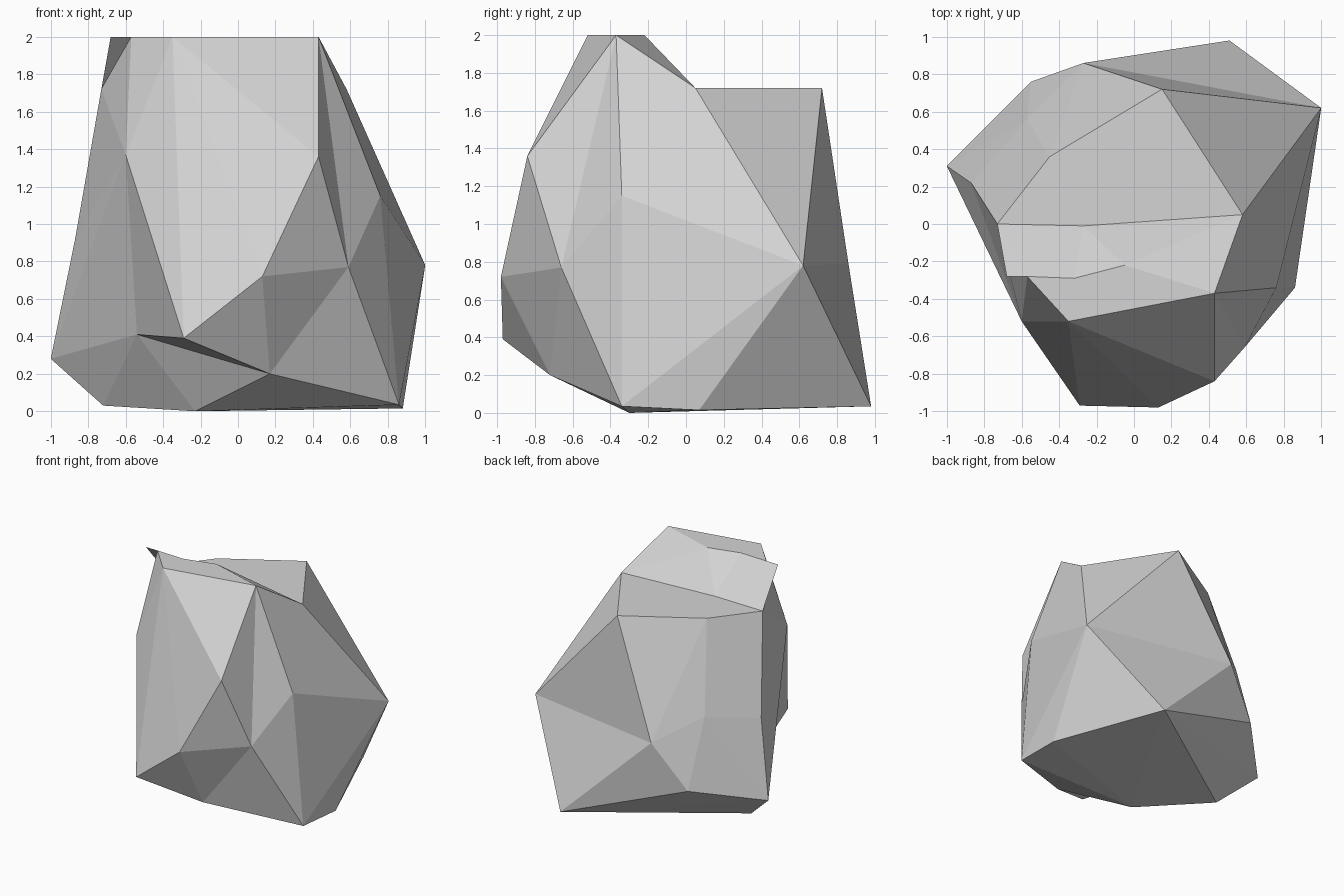
import bpy
import bmesh

default_cube = bpy.data.objects.get("Cube")
if default_cube:
    bpy.data.objects.remove(default_cube, do_unlink=True)

# Single stone colour
stone = bpy.data.materials.new("stone_grey")
stone.use_nodes = True
colour = (0.66, 0.66, 0.66, 1)
stone.diffuse_color = colour
stone.node_tree.nodes["Principled BSDF"].inputs["Base Color"].default_value = colour

# Heights of the two flat ledges
ledge, peak = 1.72, 2.0

# Named corners of the rock
corner = dict(
    # crest along the front
    crest_left=(0.43, -0.37, peak), crest_front=(-0.35, -0.52, peak),
    crest_back=(-0.05, -0.22, peak), crest_mid=(-0.32, -0.29, peak),
    crest_right=(-0.57, -0.28, peak), flake_tip=(-0.68, -0.28, peak),
    # lower ledge behind the crest
    ledge_left=(0.58, 0.05, ledge), ledge_mid=(-0.27, -0.01, ledge),
    ledge_right=(-0.73, 0, ledge), ledge_back=(0.15, 0.72, ledge),
    ledge_notch=(-0.45, 0.36, ledge),
    # front
    brow=(0.43, -0.84, 1.36), nose=(0.13, -0.98, 0.72), chin=(-0.29, -0.97, 0.39),
    temple=(-0.6, -0.52, 1.37), hollow=(-0.54, -0.3, 0.41), lip=(0.17, -0.72, 0.2),
    # left side
    cheek=(0.59, -0.66, 0.77), dent=(0.76, -0.34, 1.15), left_tip=(1, 0.62, 0.78),
    # right side and back
    right_edge=(-0.87, 0.22, 0.92), right_tip=(-1, 0.31, 0.28),
    back_mid=(-0.27, 0.86, 0.79), back_low=(-0.55, 0.76, 0.41),
    back_high=(-0.57, 0.56, 0.98),
    # underside
    foot_right=(-0.72, 0.14, 0.03), foot_front=(-0.23, -0.3, 0),
    foot_left=(0.86, -0.34, 0.035), foot_side=(0.88, 0.07, 0.015),
    foot_back=(0.51, 0.98, 0.035),
)


def add_object(name, bm):
    mesh = bpy.data.meshes.new(name)
    bm.to_mesh(mesh)
    bm.free()
    mesh.materials.append(stone)
    obj = bpy.data.objects.new(name, mesh)
    bpy.context.collection.objects.link(obj)


bm = bmesh.new()
verts = {name: bm.verts.new(p) for name, p in corner.items() if name != "flake_tip"}


def fan(centre, ring, closed=False):
    """Flat facets spreading from one corner to a ring of neighbours."""
    names = ring.split()
    if closed:
        names.append(names[0])
    for a, b in zip(names, names[1:]):
        bm.faces.new((verts[centre], verts[a], verts[b]))


# Crest top and front wall
fan("crest_front", "crest_right temple chin nose brow crest_left crest_back crest_mid", True)
# Front left cheek, lower front and hollow under the right
fan("cheek", "crest_left brow nose lip foot_left dent", True)
fan("nose", "chin lip")
fan("hollow", "temple chin lip foot_front foot_right right_tip", True)
# Left side around its outermost corner
fan("left_tip", "ledge_left crest_left dent foot_left foot_side foot_back back_mid ledge_back", True)
# Back
fan("back_mid", "foot_back back_low back_high ledge_notch ledge_back")
fan("back_high", "back_low right_tip right_edge ledge_notch")
# Right side
fan("right_edge", "ledge_notch ledge_right temple right_tip")
fan("temple", "ledge_right crest_right")
# Ledge and the slope up to the crest
fan("ledge_back", "ledge_notch ledge_right ledge_mid ledge_left")
fan("ledge_mid", "ledge_right crest_right crest_mid crest_back ledge_left")
fan("ledge_left", "crest_back crest_left")
# Underside
fan("foot_front", "lip foot_left foot_side foot_back foot_right")
fan("foot_back", "back_low right_tip foot_right")

bmesh.ops.recalc_face_normals(bm, faces=bm.faces)
add_object("rock_body", bm)

# Thin overhanging flake at the right end of the crest
flake = bmesh.new()
flake.faces.new([flake.verts.new(corner[name])
                 for name in ("ledge_right", "crest_right", "flake_tip")])
add_object("rock_flake", flake)
